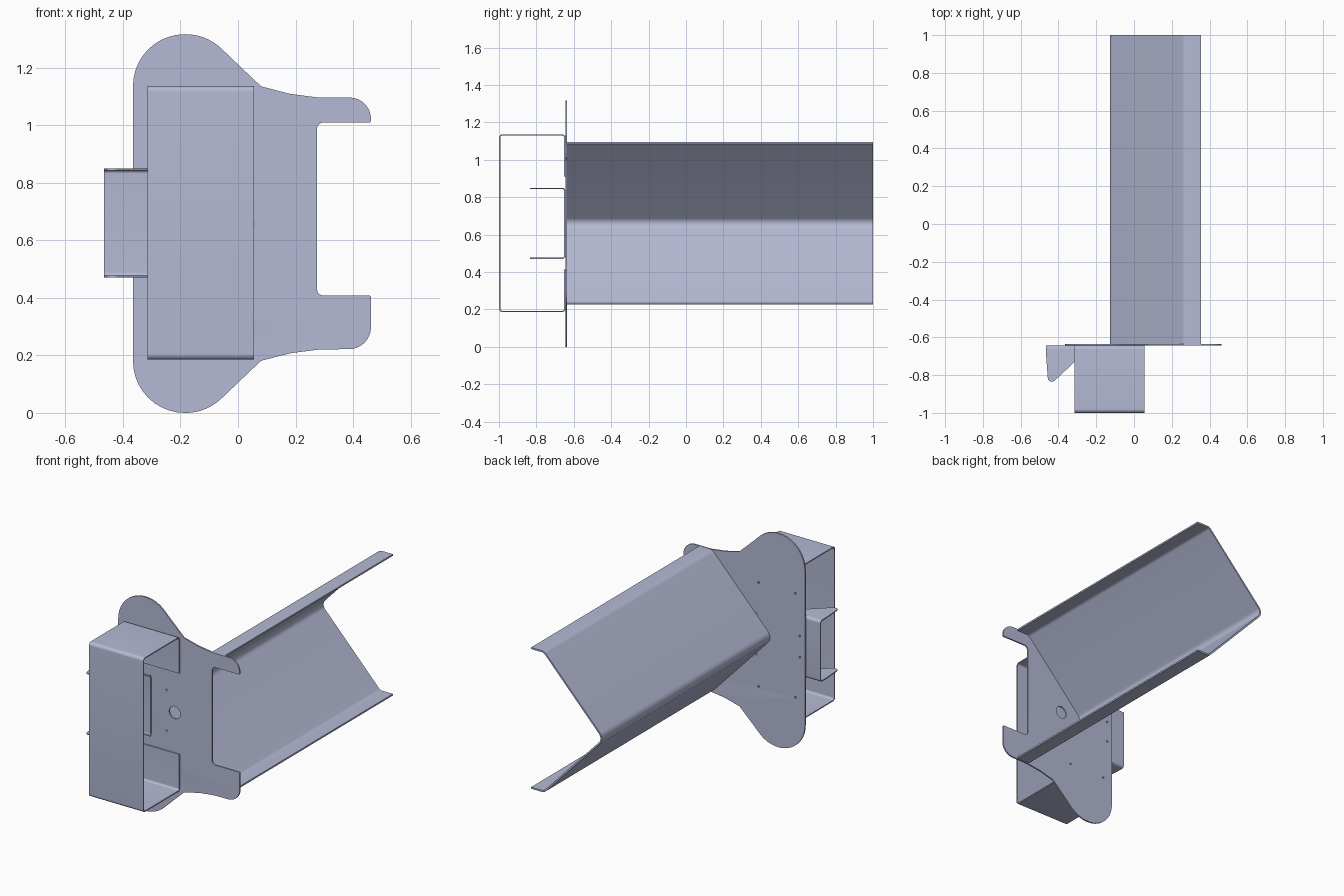
import bpy, bmesh, math
from mathutils import Vector

cube = bpy.data.objects.get("Cube")
if cube:
    bpy.data.objects.remove(cube, do_unlink=True)

# One blue-grey metal finish
steel = bpy.data.materials.new("blue_grey_metal")
steel.use_nodes = True
COLOUR = (0.46, 0.49, 0.66, 1)
steel.diffuse_color = COLOUR
steel.node_tree.nodes["Principled BSDF"].inputs["Base Color"].default_value = COLOUR

PLANES = {
    "xy": lambda u, v, d: (u, v, d),
    "xz": lambda u, v, d: (u, d, v),
    "yz": lambda u, v, d: (d, u, v),
}


def rounded(corners, closed=True, steps=10):
    """Turn (u, v, radius) corners into a path with filleted corners."""
    path = []
    n = len(corners)
    for i, c in enumerate(corners):
        p = Vector(c[:2])
        r = c[2] if len(c) > 2 else 0
        if not r or (not closed and i in (0, n - 1)):
            path.append(p)
            continue
        a = (Vector(corners[i - 1][:2]) - p).normalized()
        b = (Vector(corners[(i + 1) % n][:2]) - p).normalized()
        half = a.angle(b) / 2
        centre = p + (a + b).normalized() * r / math.sin(half)
        start = p + a * r / math.tan(half) - centre
        end = p + b * r / math.tan(half) - centre
        sweep = start.angle(end)
        for k in range(steps + 1):
            t = k / steps
            path.append(centre + (start * math.sin((1 - t) * sweep)
                                  + end * math.sin(t * sweep)) / math.sin(sweep))
    clean = []
    for p in path:
        if not clean or (p - clean[-1]).length > 1e-4:
            clean.append(p)
    if closed and (clean[0] - clean[-1]).length < 1e-4:
        clean.pop()
    return clean


def sheet_profile(corners, thickness):
    """Closed section of bent sheet: an open path thickened to its left."""
    path = rounded(corners, closed=False)
    inner = []
    for i, p in enumerate(path):
        before = (p - path[i - 1]).normalized() if i else None
        after = (path[i + 1] - p).normalized() if i < len(path) - 1 else None
        along = ((before or after) + (after or before)).normalized()
        inner.append(p + Vector((-along.y, along.x)) * thickness)
    return path + inner[::-1]


def circle(u, v, r, n):
    return [Vector((u + r * math.cos(math.tau * k / n),
                    v + r * math.sin(math.tau * k / n))) for k in range(n)]


def prism(name, loops, plane, d0, d1):
    """Extrude an outline (first loop) with holes (other loops)."""
    place = PLANES[plane]
    bm = bmesh.new()
    caps = ([], [])
    for loop in loops:
        rings = [[bm.verts.new(place(p.x, p.y, d)) for p in loop] for d in (d0, d1)]
        n = len(loop)
        for i in range(n):
            j = (i + 1) % n
            bm.faces.new((rings[0][i], rings[0][j], rings[1][j], rings[1][i]))
        for ring, cap in zip(rings, caps):
            cap += [bm.edges.get((ring[i], ring[(i + 1) % n])) for i in range(n)]
    for cap in caps:
        bmesh.ops.triangle_fill(bm, edges=cap, normal=Vector(place(0, 0, 1)))
    bmesh.ops.recalc_face_normals(bm, faces=bm.faces)
    mesh = bpy.data.meshes.new(name)
    bm.to_mesh(mesh)
    bm.free()
    mesh.materials.append(steel)
    obj = bpy.data.objects.new(name, mesh)
    bpy.context.scene.collection.objects.link(obj)
    return obj


def activate(obj):
    bpy.ops.object.select_all(action="DESELECT")
    obj.select_set(True)
    bpy.context.view_layer.objects.active = obj


MID = 0.658        # height of the symmetry line
FACE = -0.644      # front face of the mounting plate
BACK = -0.635      # rear face of the mounting plate

# Mounting plate: round lobes, two hooks, bolt holes
shoulder = [(-0.365, 0.18), (-0.11, 0.18), (0.08, 0.02), (0.18, 0.2), (0.28, 0.2)]
heights = [1.316, 1.316, 1.135, 1.109, 1.096]
top = [(x, z, r) for (x, r), z in zip(shoulder, heights)]
bottom = [(x, 2 * MID - z, r) for x, z, r in reversed(top)]
hooks = [(0.462, 1.096, 0.074), (0.462, 1.009, 0.006), (0.275, 1.009, 0.022),
         (0.275, 0.408, 0.022), (0.462, 0.408, 0.006), (0.462, 0.223, 0.076)]
holes = [circle(0.02, MID, 0.038, 28)]
for x, offset in ((-0.30, 0.32), (-0.05, 0.32), (-0.33, 0.065), (-0.035, 0.125)):
    for side in (-1, 1):
        holes.append(circle(x, MID + side * offset, 0.006, 12))
plate = prism("mounting_plate", [rounded(top + hooks + bottom)] + holes, "xz", FACE, BACK)

# Long V-shaped rail with flat lips
rail_path = [(0.355, 1.095), (0.265, 1.095, 0.04), (-0.146, 0.66, 0.05),
             (0.265, 0.225, 0.04), (0.355, 0.225)]
rail = prism("v_rail", [sheet_profile(rail_path, 0.01)], "xz", BACK, 1.0)

# Front box: lipped channel open at both sides
box_path = [(FACE, 0.91), (FACE, 1.136, 0.02), (-1, 1.136, 0.02),
            (-1, 0.185, 0.02), (FACE, 0.185, 0.02), (FACE, 0.412)]
box = prism("front_box", [sheet_profile(box_path, 0.007)], "yz", -0.315, 0.055)

# Side bracket: small channel trimmed to tapering ears
bracket_path = [(-0.86, 0.47), (FACE, 0.47, 0.018), (FACE, 0.85, 0.018), (-0.86, 0.85)]
bracket = prism("side_bracket", [sheet_profile(bracket_path, 0.007)], "yz", -0.52, -0.08)
trim_outline = [(-0.465, -0.62), (-0.465, -0.70), (-0.455, -0.834, 0.02),
                (-0.425, -0.834, 0.02), (-0.235, -0.655), (-0.14, -0.655), (-0.14, -0.62)]
trim = prism("bracket_trim", [rounded(trim_outline)], "xy", 0.3, 1.0)
trim.hide_render = True
cut = bracket.modifiers.new("trim", "BOOLEAN")
cut.operation = "INTERSECT"
cut.solver = "EXACT"
cut.object = trim
activate(bracket)
bpy.ops.object.modifier_apply(modifier=cut.name)
bpy.data.objects.remove(trim, do_unlink=True)

# Smooth bends, crisp sheet edges
for part in (plate, rail, box, bracket):
    activate(part)
    bpy.ops.object.shade_smooth_by_angle(angle=math.radians(30))
